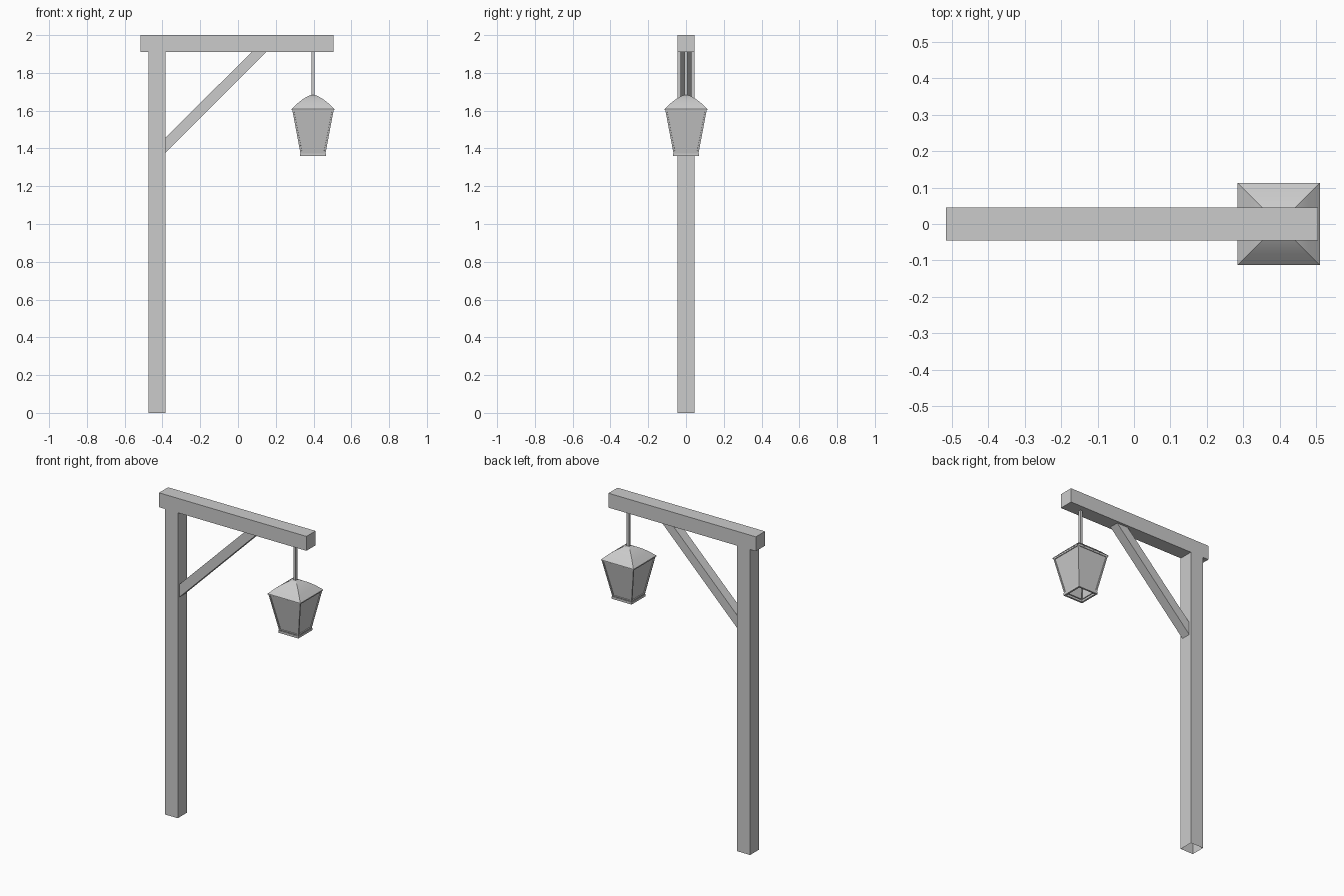
import bpy, bmesh

if "Cube" in bpy.data.objects:
    bpy.data.objects.remove(bpy.data.objects["Cube"])

LAMP_X = 0.397


def finish(name, bm):
    bmesh.ops.recalc_face_normals(bm, faces=bm.faces)
    mesh = bpy.data.meshes.new(name)
    bm.to_mesh(mesh)
    bm.free()
    ob = bpy.data.objects.new(name, mesh)
    bpy.context.collection.objects.link(ob)
    return ob


def square_loft(bm, x, rings, cap_bottom=False, cap_top=False):
    """Skin a stack of square rings given as (half_width, z); returns side faces."""
    loops = [[bm.verts.new((x + sx * h, sy * h, z))
              for sx, sy in ((-1, -1), (1, -1), (1, 1), (-1, 1))] for h, z in rings]
    sides = []
    for a, b in zip(loops, loops[1:]):
        for i in range(4):
            j = (i + 1) % 4
            sides.append(bm.faces.new((a[i], a[j], b[j], b[i])))
    if cap_bottom:
        bm.faces.new(loops[0][::-1])
    if cap_top:
        bm.faces.new(loops[-1])
    return sides


def prism(name, outline, half_depth, skip=()):
    """Extrude an x/z outline along y, leaving the listed edges open."""
    bm = bmesh.new()
    front = [bm.verts.new((x, -half_depth, z)) for x, z in outline]
    back = [bm.verts.new((x, half_depth, z)) for x, z in outline]
    bm.faces.new(front)
    bm.faces.new(back[::-1])
    n = len(outline)
    for i in range(n):
        if i not in skip:
            j = (i + 1) % n
            bm.faces.new((front[j], front[i], back[i], back[j]))
    return finish(name, bm)


# Upright post, open underneath
bm = bmesh.new()
square_loft(bm, -0.43, [(0.045, 0), (0.045, 1.91)])
finish("post", bm)

# Overhead beam
prism("beam", [(-0.515, 1.91), (0.505, 1.91), (0.505, 2.0), (-0.515, 2.0)], 0.045)

# Diagonal brace, its hidden ends open
prism("brace", [(-0.385, 1.376), (0.15, 1.91), (0.072, 1.91), (-0.385, 1.456)],
      0.03, skip=(1, 3))

# Square hanging rod
bm = bmesh.new()
square_loft(bm, LAMP_X, [(0.008, 1.67), (0.008, 1.912)])
finish("hanging_rod", bm)

# Lantern body: tapered sides with recessed panes, open underneath
bm = bmesh.new()
panes = square_loft(bm, LAMP_X, [(0.066, 1.372), (0.110, 1.606)])
bmesh.ops.recalc_face_normals(bm, faces=bm.faces)
bmesh.ops.inset_individual(bm, faces=panes, thickness=0.012)
bmesh.ops.inset_individual(bm, faces=panes, thickness=0.0005, depth=-0.005)
finish("lantern_body", bm)

# Lantern base rim: a square hollow collar
bm = bmesh.new()
square_loft(bm, LAMP_X, [(0.058, 1.374), (0.058, 1.36), (0.069, 1.36),
                         (0.069, 1.374), (0.058, 1.374)])
bmesh.ops.remove_doubles(bm, verts=bm.verts, dist=0.0001)
finish("lantern_base", bm)

# Domed four-sided roof, smooth with crisp hips
bm = bmesh.new()
square_loft(bm, LAMP_X, [(0.113, 1.604), (0.113, 1.609), (0.083, 1.638), (0.055, 1.660),
                         (0.030, 1.675), (0.008, 1.684)], cap_top=True)
roof = finish("lantern_roof", bm)
bpy.context.view_layer.objects.active = roof
roof.select_set(True)
bpy.ops.object.shade_smooth_by_angle()
